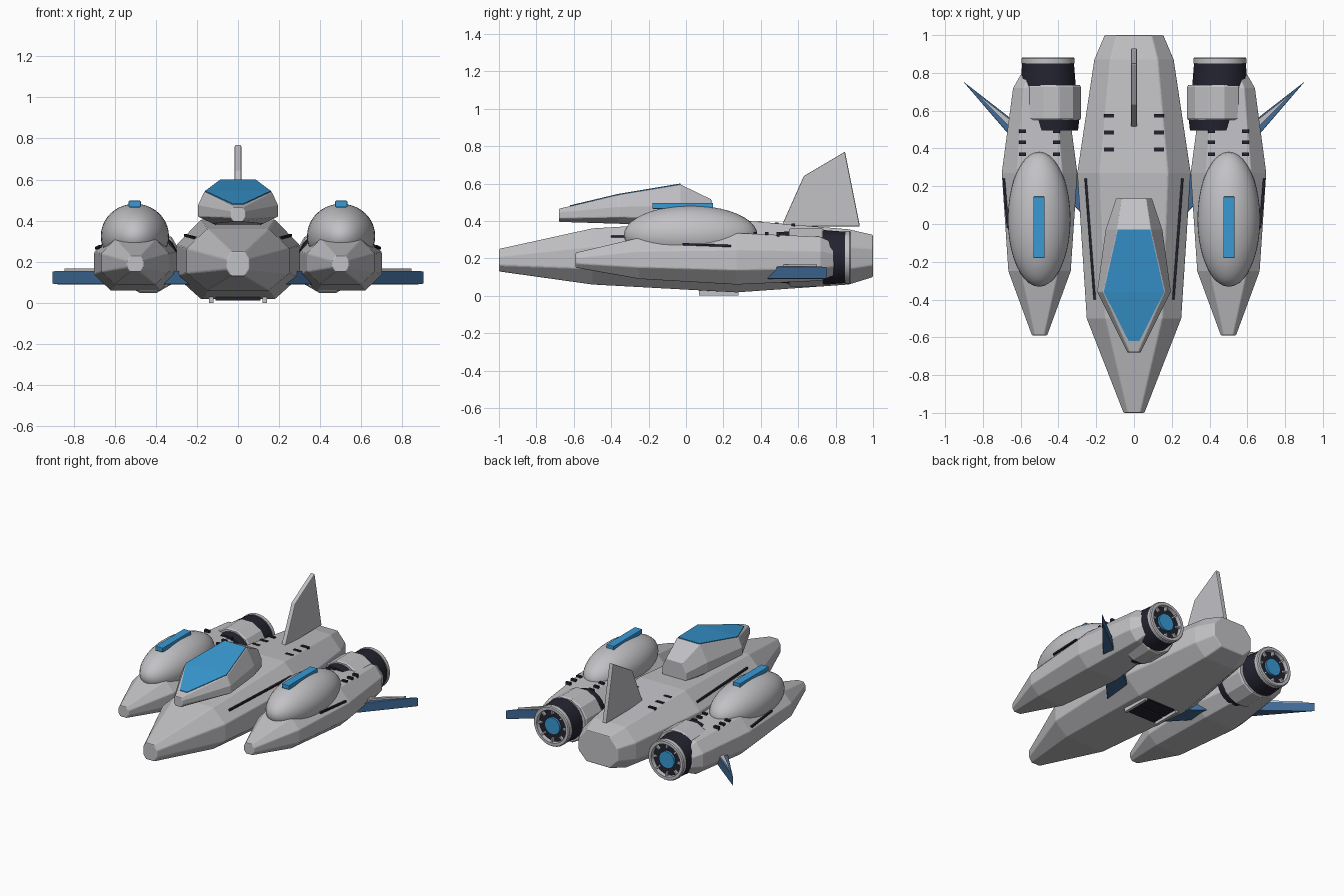
import bpy, bmesh, math
from mathutils import Vector, Matrix

if "Cube" in bpy.data.objects:
    bpy.data.objects.remove(bpy.data.objects["Cube"])


def mat(name, rgb):
    m = bpy.data.materials.new(name)
    m.diffuse_color = (*rgb, 1)
    m.use_nodes = True
    m.node_tree.nodes["Principled BSDF"].inputs["Base Color"].default_value = m.diffuse_color
    return m


GREY = mat("hull grey", (0.54, 0.54, 0.565))
BLUE = mat("glass blue", (0.04, 0.32, 0.66))
NAVY = mat("wing blue", (0.05, 0.145, 0.31))
DARK = mat("dark metal", (0.017, 0.017, 0.03))


def finish(name, bm, m, smooth=False, bevel=0):
    bmesh.ops.recalc_face_normals(bm, faces=bm.faces)
    me = bpy.data.meshes.new(name)
    bm.to_mesh(me)
    bm.free()
    ob = bpy.data.objects.new(name, me)
    bpy.context.collection.objects.link(ob)
    me.materials.append(m)
    if bevel:
        b = ob.modifiers.new("bevel", 'BEVEL')
        b.width, b.segments = bevel, 2
    if smooth:
        bpy.ops.object.select_all(action='DESELECT')
        bpy.context.view_layer.objects.active = ob
        ob.select_set(True)
        bpy.ops.object.shade_smooth_by_angle(angle=math.radians(35))
    return ob


def loft(name, rings, m, closed=False, **kw):
    """Skin a row of equal-length rings; cap the ends unless closed."""
    bm = bmesh.new()
    vs = [[bm.verts.new(p) for p in r] for r in rings]
    n = len(vs[0])
    pairs = list(zip(vs, vs[1:])) + ([(vs[-1], vs[0])] if closed else [])
    for a, b in pairs:
        for i in range(n):
            j = (i + 1) % n
            bm.faces.new((a[i], a[j], b[j], b[i]))
    if not closed:
        bm.faces.new(vs[0])
        bm.faces.new(vs[-1])
    return finish(name, bm, m, **kw)


def box(name, lo, hi, m, bevel=0):
    (x0, y0, z0), (x1, y1, z1) = lo, hi
    ring = lambda z: [(x0, y0, z), (x1, y0, z), (x1, y1, z), (x0, y1, z)]
    return loft(name, [ring(z0), ring(z1)], m, bevel=bevel)


def prism(name, pts, z0, z1, m, **kw):
    return loft(name, [[(x, y, z0) for x, y in pts], [(x, y, z1) for x, y in pts]], m, **kw)


def octagon(cx, y, w, z0, z1, flat=0.6, lo=0.28, hi=0.68):
    a, b = z0 + (z1 - z0) * lo, z0 + (z1 - z0) * hi
    half = [(w * flat, z0), (w, a), (w, b), (w * flat, z1)]
    return [(cx + x, y, z) for x, z in half] + [(cx - x, y, z) for x, z in half[::-1]]


def tube(name, cx, cz, profile, m, seg, closed=False):
    """Turn a (y, radius) profile around a lengthwise axis."""
    rings = [[(cx + r * math.cos(math.tau * (i + .5) / seg), y,
               cz + r * math.sin(math.tau * (i + .5) / seg)) for i in range(seg)]
             for y, r in profile]
    return loft(name, rings, m, closed, smooth=seg > 16)


def strip(name, p, q, w, m):
    """Thin bar between two points."""
    p, q = Vector(p), Vector(q)
    ring = lambda c: [c + Vector(o) for o in ((-w, 0, -w), (w, 0, -w), (w, 0, w), (-w, 0, w))]
    return loft(name, [ring(p), ring(q)], m)


# Main hull
loft("main_hull", [octagon(0, *s) for s in (
    (-1, .055, .13, .25), (-.5, .25, .06, .36), (.27, .30, .018, .405),
    (.87, .21, .06, .355), (1, .155, .10, .325))], GREY, bevel=.006)

# Cockpit body
def cockpit_ring(y, w, t, bot, low, high, top):
    half = [(w * .62, bot), (w, low), (w, high), (t, top)]
    return [(x, y, z) for x, z in half] + [(-x, y, z) for x, z in half[::-1]]

loft("cockpit", [cockpit_ring(*s) for s in (
    (-.68, .035, .022, .395, .415, .445, .465), (-.36, .195, .165, .385, .42, .475, .54),
    (-.03, .15, .09, .37, .41, .48, .595), (.135, .095, .065, .36, .40, .45, .515))],
    GREY, bevel=.004)

# Canopy glass plate over the cockpit top
glass = ((-.62, .028, .4785), (-.36, .16, .540), (-.03, .086, .595))
loft("canopy_glass", [[(-w, y, z - .003), (w, y, z - .003), (w, y, z + .005), (-w, y, z + .005)]
                      for y, w, z in glass], BLUE)

# Tail fin
fin = ((.51, .37), (.63, .64), (.85, .77), (.93, .37))
loft("tail_fin", [[(x, y, z) for y, z in fin] for x in (-.016, .016)], GREY, bevel=.006)

# Belly hatch and skids
for y0, y1 in ((.07, .16), (.175, .28)):
    box("belly_hatch", (-.11, y0, .012), (.11, y1, .05), DARK)

for s in (-1, 1):
    X = lambda a, b: (min(s * a, s * b), max(s * a, s * b))

    def sbox(name, x, y, z, m, bevel=0):
        a, b = X(*x)
        box(name, (a, y[0], z[0]), (b, y[1], z[1]), m, bevel)

    sbox("belly_skid", (.12, .14), (.07, .28), (0, .04), GREY)

    # Side pod, dome and dome light
    loft("side_pod", [octagon(s * .5, *r) for r in (
        (-.59, .04, .15, .23), (-.25, .165, .09, .31), (.27, .20, .06, .335),
        (.72, .14, .08, .315), (.79, .10, .11, .28))], GREY, bevel=.005)
    bm = bmesh.new()
    bmesh.ops.create_uvsphere(bm, u_segments=40, v_segments=20, radius=1,
        matrix=Matrix.Translation((s * .502, .025, .325)) @ Matrix.Diagonal((.166, .357, .157, 1)))
    finish("pod_dome", bm, GREY, smooth=True)
    sbox("dome_light", (.473, .532), (-.18, .145), (.465, .497), BLUE, .004)

    # Deck vents
    for y in (.395, .485, .573):
        sbox("hull_vent", (.105, .16), (y - .01, y + .01), (.33, .398 - (y - .395) * .06), DARK)
    for y in (.37, .432, .492):
        for x in (.41, .59):
            sbox("pod_vent", (x - .019, x + .019), (y - .009, y + .009), (.28, .342), DARK)

    # Dark seam lines
    strip("hull_seam", (s * .208, -.4, .316), (s * .256, .24, .328), .006, DARK)
    strip("pod_seam", (s * .668, -.02, .276), (s * .689, .24, .266), .006, DARK)

    # Wing slab with a lighter top panel
    wing = [(.2, -.03), (.66, .47), (.905, .755), (.66, .565), (.2, .19)]
    prism("wing", [(s * x, y) for x, y in wing], .09, .155, NAVY, bevel=.004)
    panel = [(.60, .455), (.845, .70), (.64, .54), (.56, .475)]
    prism("wing_panel", [(s * x, y) for x, y in panel], .15, .168, GREY)

    # Engine: intake, housing, nozzle sleeve and rim
    cz = .205
    tube("engine_intake", s * .43, cz, [(.495, .135), (.56, .142)], DARK, 24)
    tube("engine_housing", s * .437, cz, [(.55, .155), (.56, .162), (.725, .162), (.735, .155)], GREY, 12)
    nx = s * .455
    tube("nozzle_sleeve", nx, cz, [(.73, .148), (.855, .138)], DARK, 24)
    tube("nozzle_rim", nx, cz, [(.85, .142), (.875, .142), (.882, .136), (.882, .116), (.85, .112)],
         GREY, 32, True)
    tube("nozzle_core", nx, cz, [(.85, .06), (.872, .06)], BLUE, 20)
    for k in range(8):
        a = math.tau * k / 8
        d = Vector((math.cos(a), 0, math.sin(a)))
        t = Vector((-d.z, 0, d.x)) * .006
        c = Vector((nx, 0, cz))
        loft("nozzle_spoke", [[c + d * r + t * u + Vector((0, y, 0)) for r, u in
             ((.085, -1), (.118, -1), (.118, 1), (.085, 1))] for y in (.85, .874)], GREY)
